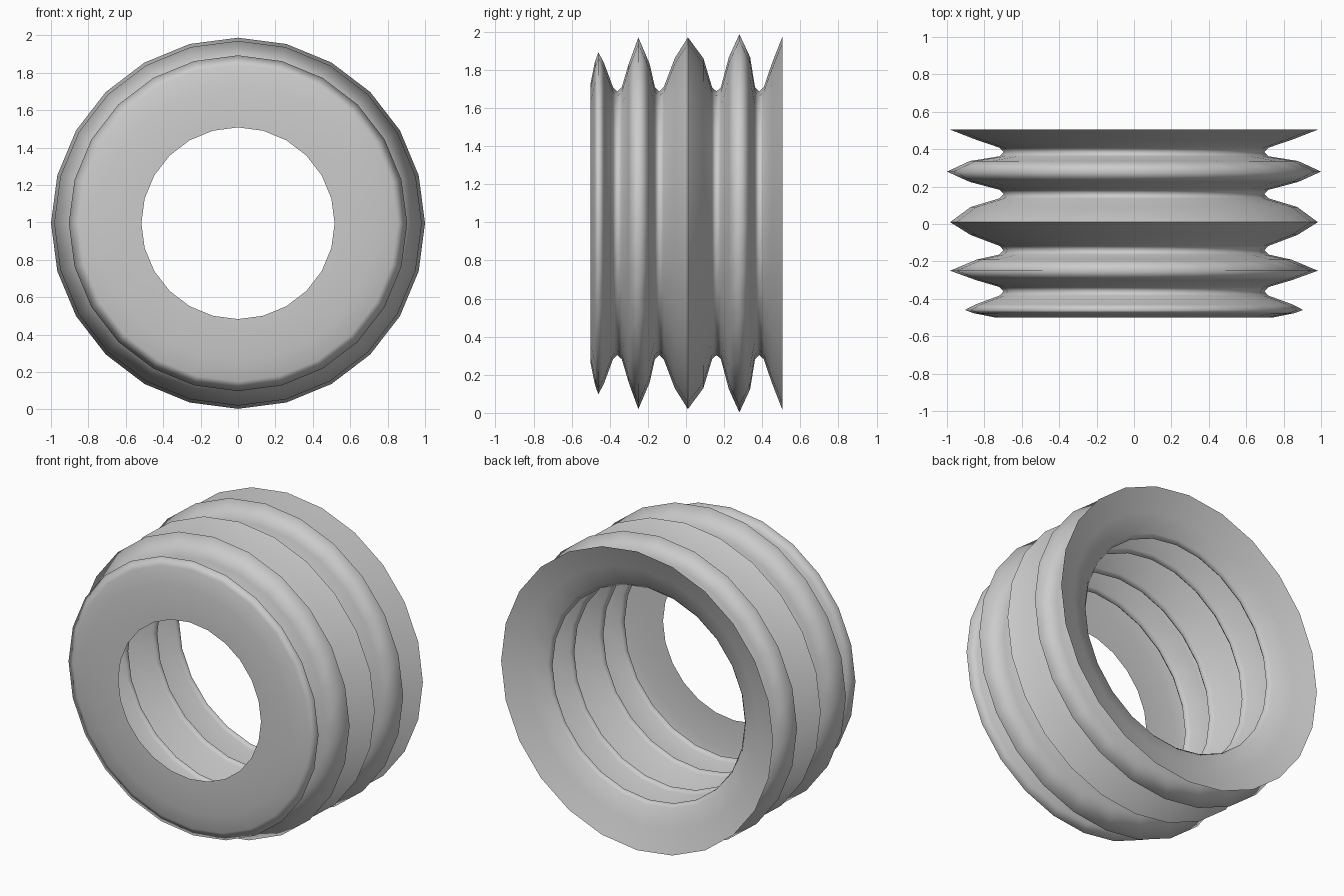
import bpy, bmesh, math
from mathutils import Matrix, Vector

cube = bpy.data.objects.get("Cube")
if cube:
    bpy.data.objects.remove(cube, do_unlink=True)

SIDES = 24
CENTRE_Z = 0.995
VALLEY = 0.695

# Front collar: hole rim, flat face and rounded shoulder, as (radius, y)
profile = [(0.515, -0.5), (0.74, -0.5), (0.85, -0.478), (0.902, -0.46), (0.845, -0.43)]

# Folds: valley position, then the ridge that follows it (y, radius, shoulder radius)
folds = [
    (-0.36, -0.25, 0.98, 0.84),
    (-0.14, 0.01, 0.98, 0.87),
    (0.16, 0.28, 0.997, 0.875),
    (0.385, 0.505, 0.982, 0.84),
]
for i, (valley, ridge, top, shoulder) in enumerate(folds):
    # Rounded valley floor
    profile += [(VALLEY + 0.022, valley - 0.023), (VALLEY, valley), (VALLEY + 0.022, valley + 0.023)]
    # Rise to the pointed ridge
    rise = (ridge - valley) * 0.54
    profile += [(shoulder, valley + rise), (top, ridge)]
    # Fall towards the next valley, or end at the open flared back
    if i < len(folds) - 1:
        fall = (folds[i + 1][0] - ridge) * 0.54
        profile.append((shoulder, ridge + fall))

# Revolve the profile about the y axis into an open single-walled sleeve
bm = bmesh.new()
rings = []
for radius, y in profile:
    ring = []
    for s in range(SIDES):
        a = math.tau * s / SIDES
        ring.append(bm.verts.new((radius * math.cos(a) * 1.003, y,
                                  CENTRE_Z + radius * math.sin(a) * 0.995)))
    rings.append(ring)
for lower, upper in zip(rings, rings[1:]):
    for s in range(SIDES):
        t = (s + 1) % SIDES
        bm.faces.new((lower[s], upper[s], upper[t], lower[t]))

for face in bm.faces:
    face.smooth = True

# Crease the middle ridge, where the two halves meet
middle = folds[1][1]
for edge in bm.edges:
    if all(abs(v.co.y - middle) < 0.001 for v in edge.verts):
        edge.smooth = False

# Point the shell's normals outwards
bm.normal_update()
front = min(bm.faces, key=lambda f: f.calc_center_median().y)
if front.normal.y > 0:
    bmesh.ops.reverse_faces(bm, faces=bm.faces[:])

mesh = bpy.data.meshes.new("bellows_sleeve")
bm.to_mesh(mesh)
bm.free()
sleeve = bpy.data.objects.new("bellows_sleeve", mesh)
bpy.context.collection.objects.link(sleeve)
